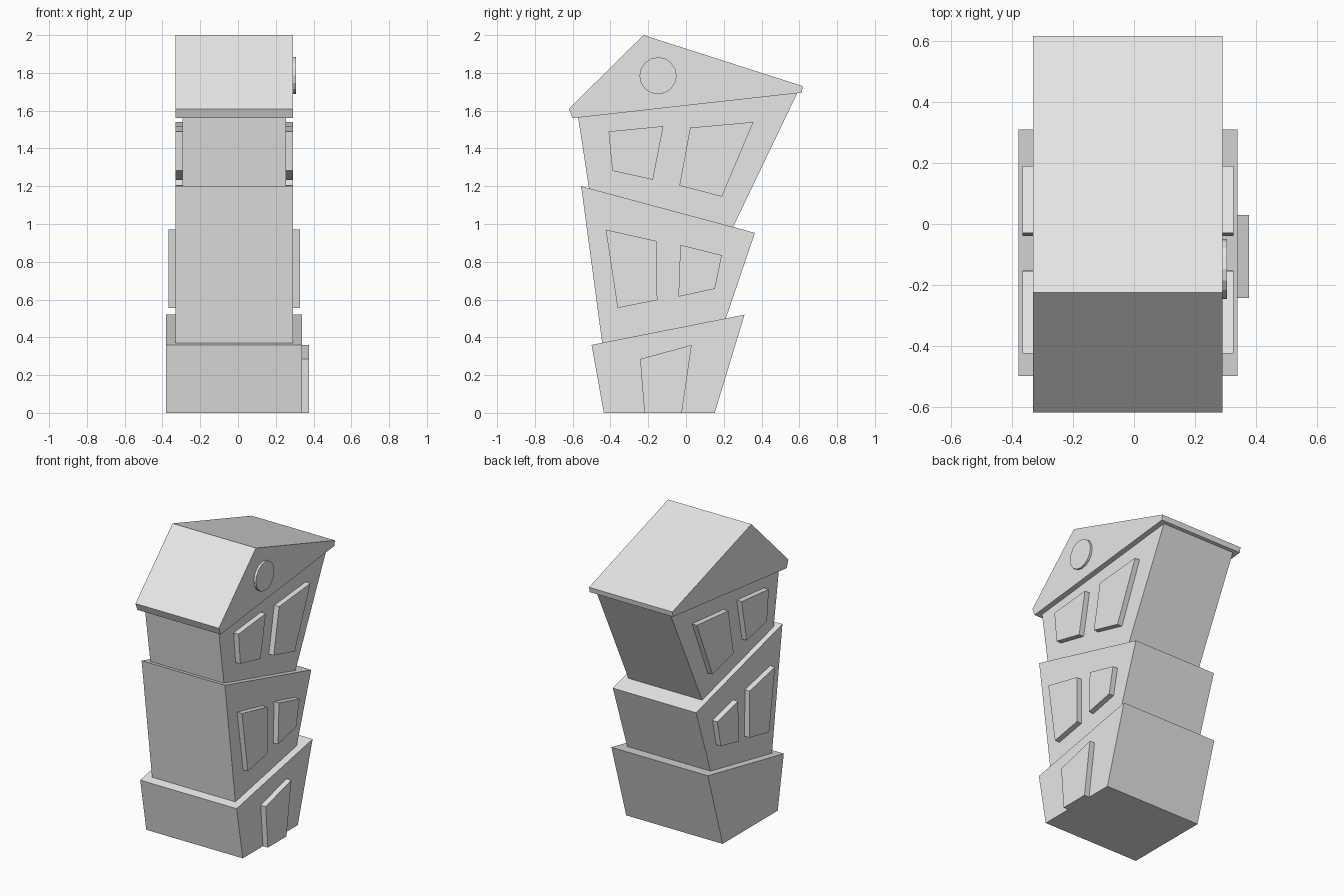
import bpy
import bmesh
from math import cos, sin, tau

cube = bpy.data.objects.get("Cube")
if cube:
    bpy.data.objects.remove(cube, do_unlink=True)

grey = bpy.data.materials.new("plain grey")
grey.use_nodes = True
grey.diffuse_color = (0.8, 0.8, 0.8, 1)
grey.node_tree.nodes["Principled BSDF"].inputs["Base Color"].default_value = (0.8, 0.8, 0.8, 1)

CENTRE = -0.02  # middle plane of the house


def slab(name, profile, x0, x1):
    """Extrude a (y, z) outline along x."""
    bm = bmesh.new()
    face = bm.faces.new([bm.verts.new((x0, y, z)) for y, z in profile])
    side = bmesh.ops.extrude_face_region(bm, geom=[face])["geom"]
    moved = [v for v in side if isinstance(v, bmesh.types.BMVert)]
    bmesh.ops.translate(bm, verts=moved, vec=(x1 - x0, 0, 0))
    bmesh.ops.recalc_face_normals(bm, faces=bm.faces)
    mesh = bpy.data.meshes.new(name)
    bm.to_mesh(mesh)
    bm.free()
    mesh.materials.append(grey)
    obj = bpy.data.objects.new(name, mesh)
    bpy.context.collection.objects.link(obj)
    return obj


def storey(name, profile, half):
    return slab(name, profile, CENTRE - half, CENTRE + half)


def window_pair(name, profile, half, depth=0.036):
    """The same raised window on both side walls."""
    for label, s in (("left", 1), ("right", -1)):
        slab(f"{name}_{label}", profile,
             CENTRE + s * (half - 0.02), CENTRE + s * (half + depth))


# Crooked storeys, each sunk slightly into the one below
BASE, MIDDLE, TOP = 0.36, 0.311, 0.275
storey("ground_storey", [(-0.435, 0), (0.152, 0), (0.31, 0.52), (-0.5, 0.36)], BASE)
storey("middle_storey", [(-0.441, 0.35), (0.204, 0.48), (0.365, 0.953), (-0.555, 1.2)], MIDDLE)
storey("top_storey", [(-0.51, 1.165), (0.24, 0.965), (0.59, 1.695), (-0.572, 1.57)], TOP)

# Lopsided gable roof
storey("roof", [(-0.6, 1.56), (0.612, 1.695), (0.618, 1.73), (-0.225, 2), (-0.62, 1.61)], MIDDLE)

# Windows on both sides
window_pair("middle_front_window",
            [(-0.425, 0.97), (-0.155, 0.91), (-0.152, 0.597), (-0.362, 0.555)], MIDDLE)
window_pair("middle_back_window",
            [(-0.03, 0.89), (0.19, 0.835), (0.153, 0.657), (-0.04, 0.615)], MIDDLE)
window_pair("top_front_window",
            [(-0.41, 1.49), (-0.12, 1.518), (-0.175, 1.234), (-0.39, 1.282)], TOP)
window_pair("top_back_window",
            [(0.022, 1.51), (0.357, 1.54), (0.19, 1.145), (-0.035, 1.203)], TOP)

# Door and round attic window on the left side only
slab("door", [(-0.243, 0.285), (0.03, 0.36), (-0.022, 0), (-0.22, 0)],
     CENTRE + BASE - 0.02, CENTRE + BASE + 0.037)
ring = [(-0.148 + 0.098 * cos(tau * i / 16), 1.785 + 0.098 * sin(tau * i / 16)) for i in range(16)]
slab("round_window", ring, CENTRE + MIDDLE - 0.02, CENTRE + MIDDLE + 0.015)
